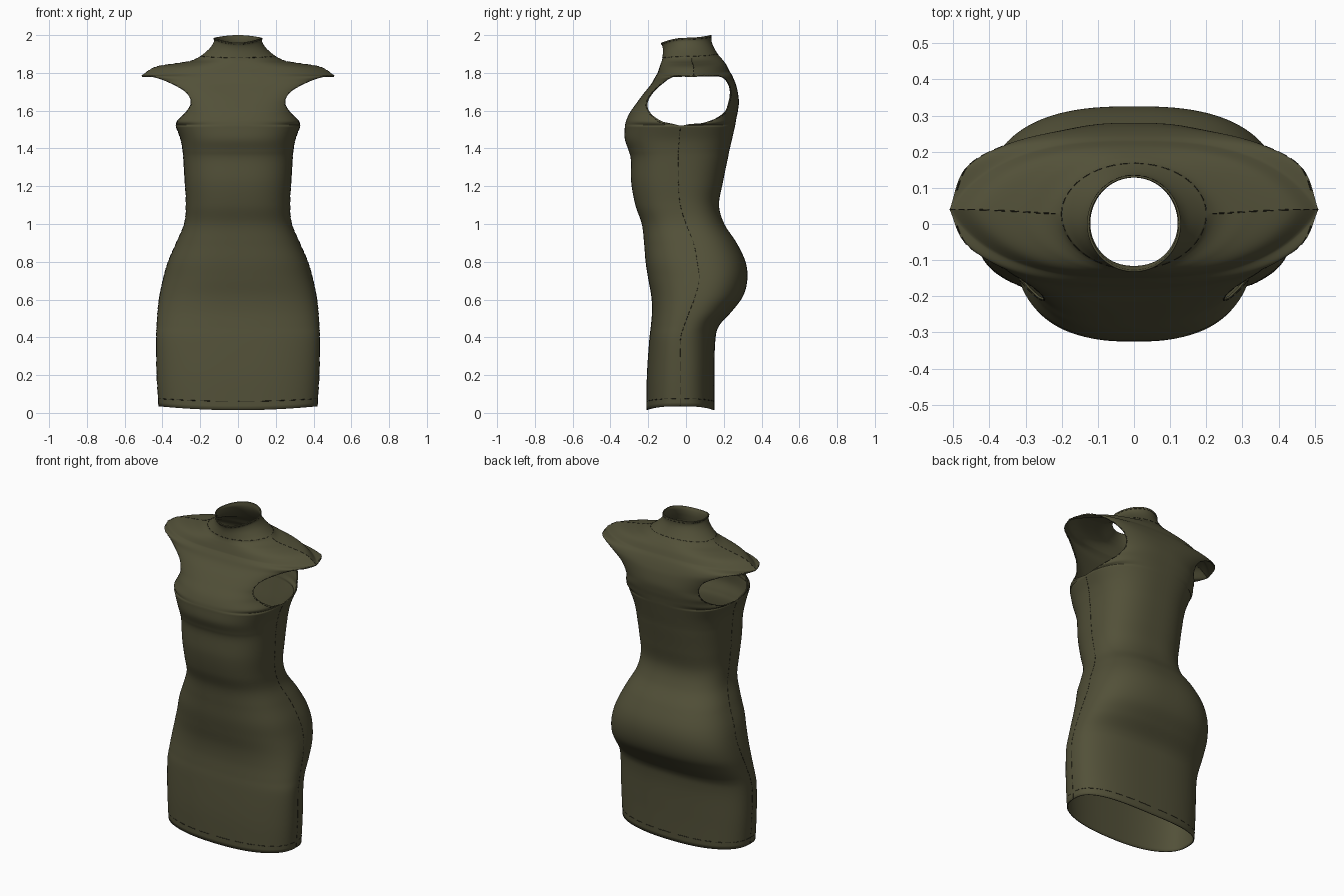
import bpy
import bmesh
import math
from mathutils import Vector

if "Cube" in bpy.data.objects:
    bpy.data.objects.remove(bpy.data.objects["Cube"], do_unlink=True)

STEPS = 8      # rows between two stations
HALF = 24      # columns from the centre line to the side


def make_material(name, colour):
    mat = bpy.data.materials.new(name)
    mat.use_nodes = True
    mat.diffuse_color = (*colour, 1)
    shader = mat.node_tree.nodes["Principled BSDF"]
    shader.inputs["Base Color"].default_value = (*colour, 1)
    shader.inputs["Roughness"].default_value = 0.8
    return mat


fabric = make_material("olive fabric", (0.085, 0.081, 0.040))
thread = make_material("dark olive thread", (0.022, 0.021, 0.012))

# Skirt and torso: height, half width, side seam y, front y, back y
torso = [
    (0.035, 0.420, -0.03, -0.210, 0.150),
    (0.20, 0.430, -0.03, -0.207, 0.150),
    (0.38, 0.433, -0.03, -0.195, 0.155),
    (0.46, 0.430, -0.01, -0.186, 0.175),
    (0.54, 0.425, 0.02, -0.180, 0.245),
    (0.62, 0.415, 0.05, -0.184, 0.303),
    (0.71, 0.396, 0.07, -0.200, 0.325),
    (0.80, 0.370, 0.06, -0.214, 0.315),
    (0.90, 0.327, 0.04, -0.222, 0.268),
    (1.00, 0.285, 0.00, -0.234, 0.203),
    (1.10, 0.275, -0.03, -0.268, 0.175),
    (1.22, 0.281, -0.04, -0.290, 0.195),
    (1.34, 0.288, -0.04, -0.292, 0.220),
    (1.39, 0.293, -0.04, -0.304, 0.230),
    (1.45, 0.304, -0.035, -0.324, 0.244),
    (1.52, 0.330, -0.03, -0.324, 0.260),
]

# Armhole: edge x, front edge y z, back edge y z, front centre y z,
# back centre y z, fullness
armhole = [
    (0.33, -0.03, 1.52, -0.03, 1.52, -0.324, 1.52, 0.26, 1.52, 1),
    (0.323, -0.13, 1.545, 0.09, 1.535, -0.316, 1.55, 0.267, 1.56, 0.98),
    (0.275, -0.195, 1.595, 0.195, 1.58, -0.297, 1.59, 0.275, 1.6, 0.9),
    (0.25, -0.207, 1.645, 0.228, 1.64, -0.262, 1.64, 0.28, 1.65, 0.82),
    (0.28, -0.175, 1.70, 0.236, 1.71, -0.225, 1.69, 0.272, 1.71, 0.8),
    (0.38, -0.11, 1.755, 0.208, 1.765, -0.185, 1.74, 0.26, 1.75, 0.85),
    (0.47, -0.05, 1.783, 0.15, 1.787, -0.165, 1.775, 0.245, 1.785, 0.88),
    (0.51, 0.04, 1.785, 0.04, 1.785, -0.15, 1.80, 0.23, 1.81, 0.9),
]

# Shoulder and collar: seam x y z, front centre y z, back centre y z,
# fullness, roundness
shoulder = [
    (0.51, 0.04, 1.785, -0.15, 1.80, 0.23, 1.81, 0.9, 2.6),
    (0.44, 0.04, 1.83, -0.142, 1.825, 0.215, 1.84, 0.9, 2.5),
    (0.33, 0.035, 1.85, -0.134, 1.848, 0.2, 1.862, 0.92, 2.4),
    (0.25, 0.03, 1.863, -0.128, 1.865, 0.185, 1.88, 0.96, 2.2),
    (0.2, 0.028, 1.888, -0.125, 1.88, 0.168, 1.9, 1, 2),
    (0.15, 0.015, 1.93, -0.122, 1.915, 0.145, 1.94, 1, 2),
    (0.128, 0.003, 1.965, -0.125, 1.94, 0.135, 1.97, 1, 2),
    (0.13, 0, 1.985, -0.133, 1.958, 0.135, 2.0, 1, 2),
]


def torso_station(z, w, seam, front, back):
    centre = z - 0.025 * max(0, 1 - z / 0.2)   # hem dips at the centre
    return (w, seam, z, seam, z, front, centre, back, centre, 1, 2.6)


def shoulder_station(x, y, z, fy, fz, by, bz, full, power):
    return (x, y, z, y, z, fy, fz, by, bz, full, power)


def smooth_stations(stations):
    """Catmull-Rom rows through the stations."""
    pts = [Vector(s) for s in stations]
    pts = [2 * pts[0] - pts[1]] + pts + [2 * pts[-1] - pts[-2]]
    rows = []
    for a, b, c, d in zip(pts, pts[1:], pts[2:], pts[3:]):
        for i in range(STEPS):
            t = i / STEPS
            rows.append(b + (c - a) * (t / 2)
                        + (2 * a - 5 * b + 4 * c - d) * (t * t / 2)
                        + (3 * b - a - 3 * c + d) * (t ** 3 / 2))
    return rows + [pts[-2]]


def panel_row(row, back):
    """One curve across the front or back, from the right side to the left."""
    x, full, power = row[0], min(row[9], 1), row[10]
    ey, ez = (row[3], row[4]) if back else (row[1], row[2])
    cy, cz = (row[7], row[8]) if back else (row[5], row[6])

    def bulge(s):
        return 1 - max(0, 1 - (full * s) ** power) ** (1 / power)

    points = []
    for i in range(-HALF, HALF + 1):
        s = math.sin(abs(i) / HALF * math.pi / 2) ** (2 / power)
        f = bulge(s) / bulge(1)
        points.append(Vector((math.copysign(s * x, i),
                              cy + (ey - cy) * f, cz + (ez - cz) * s * s)))
    return points


lower = smooth_stations([torso_station(*s) for s in torso])
middle = smooth_stations([(*s, 2.6) for s in armhole])
upper = smooth_stations([shoulder_station(*s) for s in shoulder])
rows = lower + middle[1:] + upper[1:]
arm_start = len(lower) - 1
arm_end = arm_start + len(middle) - 1
front = [panel_row(r, False) for r in rows]
back = [panel_row(r, True) for r in rows]

# Dress shell: front and back panels joined at the side and shoulder seams
bm = bmesh.new()
for panel, flip in ((front, False), (back, True)):
    grid = [[bm.verts.new(p) for p in line] for line in panel]
    for low, high in zip(grid, grid[1:]):
        for i in range(2 * HALF):
            quad = [low[i], low[i + 1], high[i + 1], high[i]]
            bm.faces.new(quad[::-1] if flip else quad)
bmesh.ops.remove_doubles(bm, verts=bm.verts, dist=0.0001)
mesh = bpy.data.meshes.new("dress")
bm.to_mesh(mesh)
bm.free()
mesh.materials.append(fabric)
dress = bpy.data.objects.new("dress", mesh)
bpy.context.collection.objects.link(dress)
mesh.shade_smooth()
cloth = dress.modifiers.new("cloth thickness", "SOLIDIFY")
cloth.thickness = 0.006
cloth.offset = -1


def stitch(name, paths, dash=2, gap=1):
    """Dashed thread along each path."""
    curve = bpy.data.curves.new(name, "CURVE")
    curve.dimensions = "3D"
    curve.bevel_depth = 0.0016
    curve.bevel_resolution = 0
    curve.materials.append(thread)
    for path in paths:
        for i in range(0, len(path) - dash, dash + gap):
            spline = curve.splines.new("POLY")
            spline.points.add(dash)
            for point, co in zip(spline.points, path[i:i + dash + 1]):
                point.co = (*co, 1)
    bpy.context.collection.objects.link(bpy.data.objects.new(name, curve))


# Stitching along hem, collar, seams and armholes
sides = (0, 2 * HALF)
collar_row = arm_end + 4 * STEPS
stitch("hem_stitching", [p[2] for p in (front, back)])
stitch("collar_seam", [p[collar_row] for p in (front, back)])
stitch("collar_stitching", [p[-4] for p in (front, back)])
stitch("side_seams", [[r[c] for r in front[:arm_start]] for c in sides])
stitch("shoulder_seams", [[r[c] for r in front[arm_end:collar_row]] for c in sides])
stitch("armhole_stitching",
       [[r[c] for r in p[arm_start + 3:arm_end - 2]]
        for p in (front, back) for c in (3, 2 * HALF - 3)])
